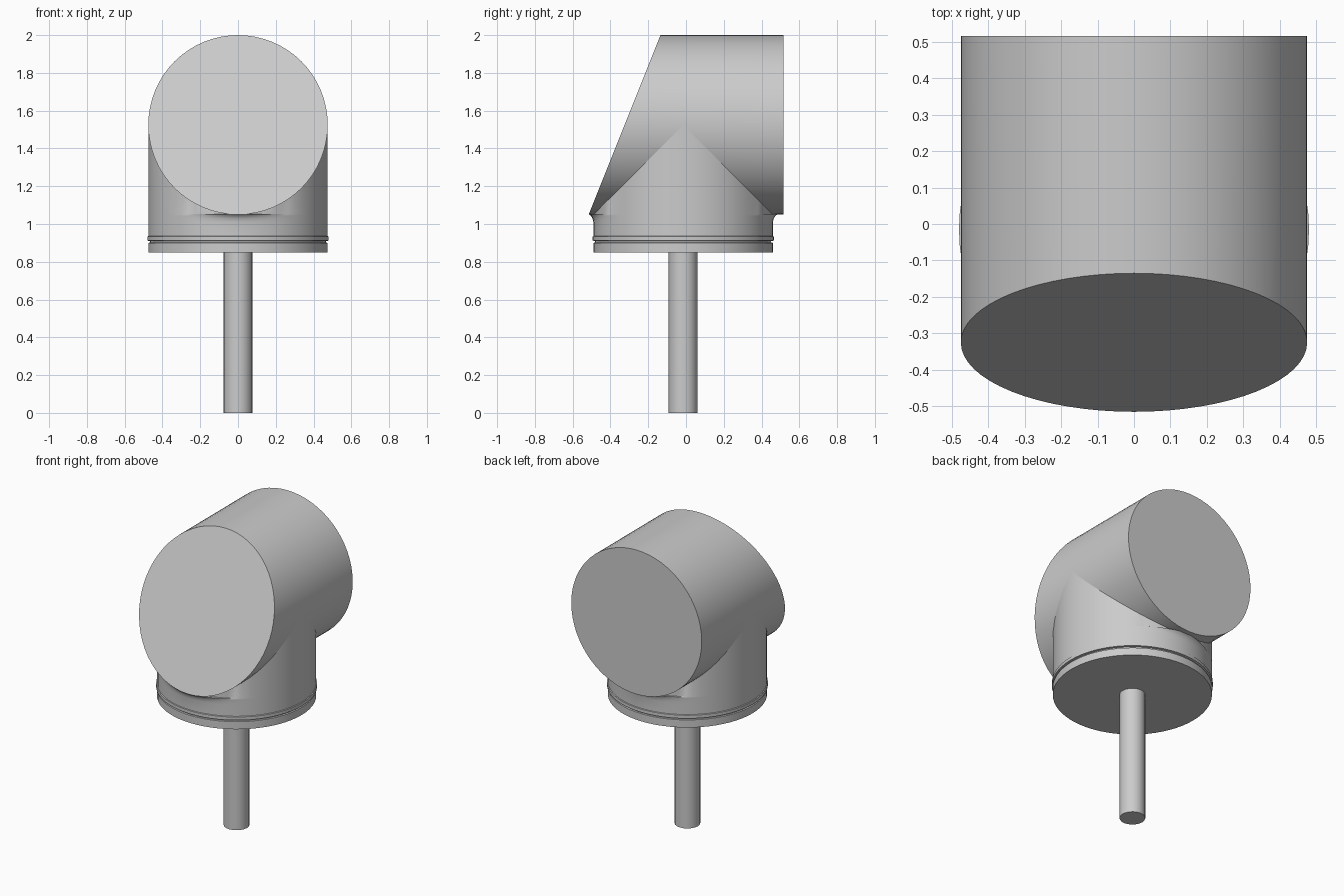
import bpy, bmesh, math
from mathutils import Vector

cube = bpy.data.objects.get("Cube")
if cube:
    bpy.data.objects.remove(cube, do_unlink=True)

R = 0.475           # shared radius of the head and the neck
AXIS_Z = 1.525      # height of the head axis
BASE_Y = -0.015     # centre line of the neck and the shaft
BACK_Y = 0.515

grey = bpy.data.materials.new("plain_grey")
grey.use_nodes = True
colour = (0.6, 0.6, 0.6, 1)
grey.diffuse_color = colour
grey.node_tree.nodes["Principled BSDF"].inputs["Base Color"].default_value = colour


def loft(name, rings, cut=None):
    """Skin a list of point rings, cap both ends, optionally trim by a plane."""
    bm = bmesh.new()
    loops = [[bm.verts.new(p) for p in ring] for ring in rings]
    n = len(loops[0])
    for a, b in zip(loops, loops[1:]):
        for i in range(n):
            j = (i + 1) % n
            bm.faces.new((a[i], a[j], b[j], b[i]))
    bm.faces.new(loops[0])
    bm.faces.new(loops[-1])
    if cut:
        geom = bm.verts[:] + bm.edges[:] + bm.faces[:]
        res = bmesh.ops.bisect_plane(bm, geom=geom, plane_co=cut[0],
                                     plane_no=cut[1], clear_outer=True)
        edges = [e for e in res["geom_cut"] if isinstance(e, bmesh.types.BMEdge)]
        bmesh.ops.holes_fill(bm, edges=edges)
    bmesh.ops.recalc_face_normals(bm, faces=bm.faces)
    mesh = bpy.data.meshes.new(name)
    bm.to_mesh(mesh)
    bm.free()
    mesh.materials.append(grey)
    obj = bpy.data.objects.new(name, mesh)
    bpy.context.collection.objects.link(obj)
    bpy.ops.object.select_all(action="DESELECT")
    obj.select_set(True)
    bpy.context.view_layer.objects.active = obj
    bpy.ops.object.shade_smooth_by_angle(angle=math.radians(30))
    return obj


def angles(n):
    return [math.tau * i / n for i in range(n)]


def upright_ring(r, z, n=48, flare=0):
    """Level circle; flare pushes only its front and back outward."""
    return [(r * math.cos(a),
             BASE_Y + r * math.sin(a)
             + math.copysign(flare * abs(math.sin(a)) ** 16, math.sin(a)), z)
            for a in angles(n)]


# Slanted front plane of the head
def front_y(z):
    return -0.515 + (z - 1.05) * 0.4


# Horizontal head with a slanted front and a flat back
section = [(R * math.cos(a), AXIS_Z + R * math.sin(a)) for a in angles(64)]
loft("head", [[(x, front_y(z), z) for x, z in section],
              [(x, BACK_Y, z) for x, z in section]])

# Neck with small fillets below the head, trimmed behind the slanted front
flares = [(0.93, 0), (1.01, 0), (1.03, 0.005), (1.043, 0.013),
          (1.052, 0.025), (1.054, 0), (AXIS_Z, 0)]
loft("neck", [upright_ring(R, z, 64, f) for z, f in flares],
     cut=(Vector((0, front_y(AXIS_Z) + 0.004, AXIS_Z)), Vector((0, -1, 0.4))))

# Base plate, groove and raised collar
profile = [(R, 0.85), (R, 0.9), (0.466, 0.902), (0.466, 0.91),
           (0.48, 0.912), (0.48, 0.933), (R - 0.003, 0.937)]
loft("collar_base", [upright_ring(r, z, 64) for r, z in profile])

# Shaft
loft("shaft", [upright_ring(0.077, z, 20) for z in (0, 0.86)])
